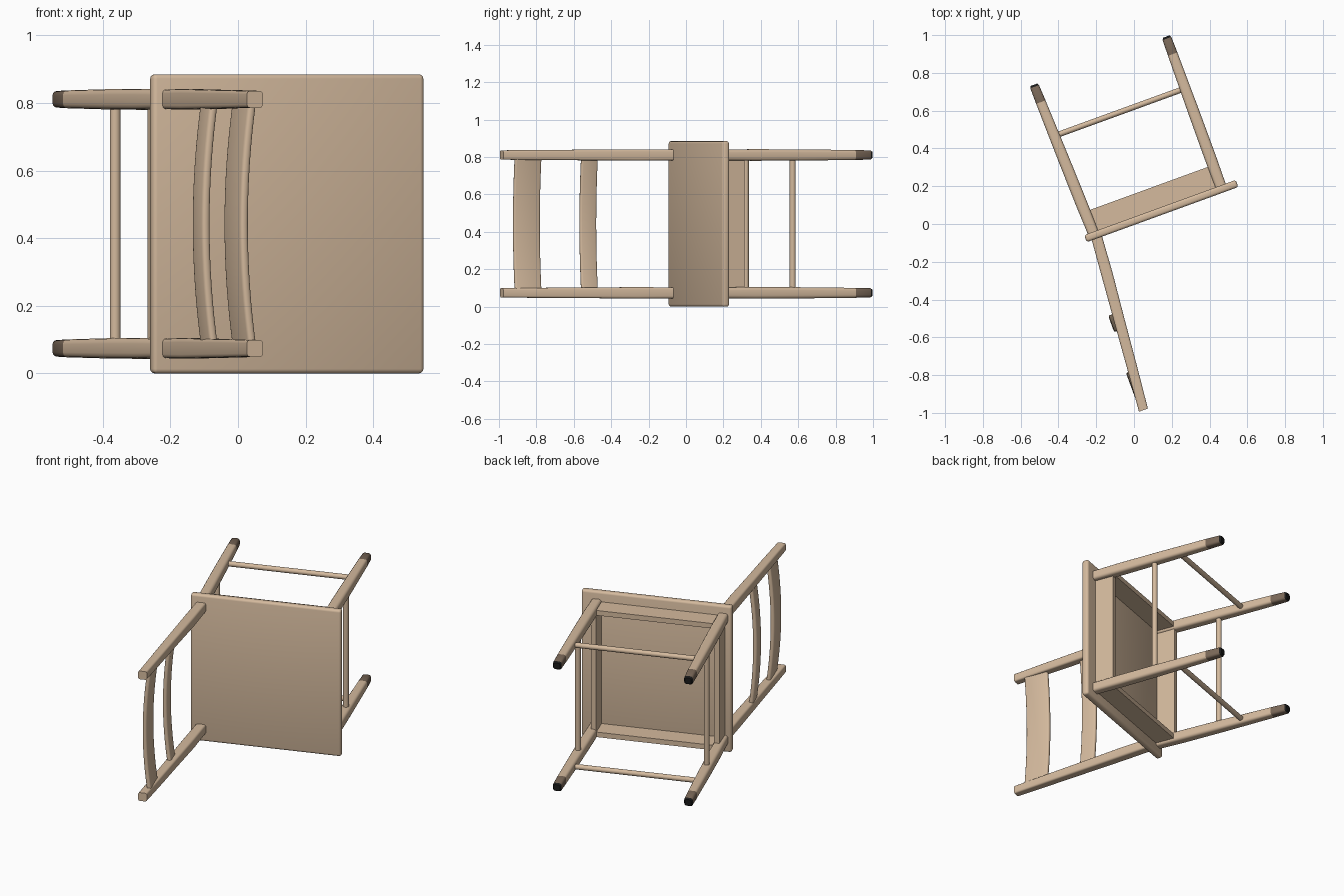
import bpy, bmesh, math
from mathutils import Vector

if "Cube" in bpy.data.objects:
    bpy.data.objects.remove(bpy.data.objects["Cube"])

# The chair lies on its side: local x = depth, y = towards the feet, z = width
TILT = math.radians(20)
MID, HALF = 0.4425, 0.3685          # middle of the width, leg offset from it


def material(name, rgb):
    m = bpy.data.materials.new(name)
    m.diffuse_color = (*rgb, 1)
    m.use_nodes = True
    m.node_tree.nodes["Principled BSDF"].inputs["Base Color"].default_value = m.diffuse_color
    return m


WOOD = material("light wood", (0.66, 0.49, 0.34))
TIP = material("brown foot", (0.19, 0.135, 0.095))
PAD = material("black pad", (0.01, 0.01, 0.01))


def finish(name, bm, mats=(WOOD,), rule=None, angle=35):
    bmesh.ops.recalc_face_normals(bm, faces=bm.faces)
    for f in bm.faces:
        f.smooth = True
        if rule:
            f.material_index = rule(f)
    me = bpy.data.meshes.new(name)
    bm.to_mesh(me)
    bm.free()
    me.set_sharp_from_angle(angle=math.radians(angle))
    for m in mats:
        me.materials.append(m)
    ob = bpy.data.objects.new(name, me)
    ob.rotation_euler.z = TILT
    bpy.context.collection.objects.link(ob)
    return ob


def loft(name, axis, rings, corner, steps=3, **kw):
    """Rounded-rectangle rings (centre, half width 1, half width 2) joined along an axis."""
    i, j = [k for k in range(3) if k != axis]
    bm = bmesh.new()
    loops = []
    for c, h1, h2 in rings:
        r = corner * min(h1, h2)
        loop = []
        for q in range(4):
            s1, s2 = ((1, 1), (-1, 1), (-1, -1), (1, -1))[q]
            for k in range(steps + 1):
                if corner == 1 and h1 == h2 and k == steps:
                    continue
                t = math.pi / 2 * (q + k / steps)
                p = Vector(c)
                p[i] += s1 * (h1 - r) + r * math.cos(t)
                p[j] += s2 * (h2 - r) + r * math.sin(t)
                loop.append(bm.verts.new(p))
        loops.append(loop)
    n = len(loops[0])
    for a, b in zip(loops, loops[1:]):
        for k in range(n):
            bm.faces.new((a[k], a[(k + 1) % n], b[(k + 1) % n], b[k]))
    bm.faces.new(loops[0])
    bm.faces.new(loops[-1])
    return finish(name, bm, **kw)


def box(name, lo, hi, bevel):
    bm = bmesh.new()
    bmesh.ops.create_cube(bm, size=1)
    for v in bm.verts:
        v.co = Vector([lo[k] + (v.co[k] + 0.5) * (hi[k] - lo[k]) for k in range(3)])
    if bevel:
        bmesh.ops.bevel(bm, geom=bm.edges[:], offset=bevel, segments=3,
                        profile=0.5, affect='EDGES')
    return finish(name, bm)


def foot_rule(f):
    c = f.calc_center_median()
    if c.y > 0.866:
        return 2
    return 1 if c.y > 0.775 else 0


# seat
box("seat", (-0.268, -0.005, 0), (0.586, 0.035, 0.885), 0.013)

for side, s in (("lower", -1), ("upper", 1)):
    z = MID + s * HALF
    # front and back legs with coloured feet
    for name, x0, x1 in (("front_leg", 0.5, 0.5), ("back_leg", -0.218, -0.246)):
        rings = []
        for y, h in ((0.03, 0.029), (0.2, 0.031), (0.45, 0.03), (0.775, 0.0265),
                     (0.863, 0.0245), (0.874, 0.018)):
            x = x0 + (x1 - x0) * y / 0.874
            rings.append(((x, y, z), h, h))
        loft(f"{side}_{name}", 1, rings, 0.55, mats=(WOOD, TIP, PAD), rule=foot_rule)
    # back posts
    loft(f"{side}_back_post", 1,
         [((-0.21, 0, z), 0.029, 0.029), ((-0.225, -0.2, z), 0.0305, 0.0305),
          ((-0.248, -0.46, z), 0.0285, 0.0285), ((-0.27, -0.72, z), 0.027, 0.027),
          ((-0.29, -0.943, z), 0.025, 0.025)], 0.4)
    # side stretchers and side aprons
    loft(f"{side}_side_stretcher", 0,
         [((-0.235, 0.582, z), 0.015, 0.015), ((0.5, 0.582, z), 0.015, 0.015)], 1, 4)
    box(f"{side}_side_apron", (-0.21, 0.03, z - 0.015), (0.49, 0.15, z + 0.015), 0)

# front and back stretchers and aprons
for name, x in (("front", 0.5), ("back", -0.232)):
    loft(f"{name}_stretcher", 2,
         [((x, 0.425, MID - HALF), 0.016, 0.016), ((x, 0.425, MID + HALF), 0.016, 0.016)], 1, 4)
for name, x in (("front", 0.485), ("back", -0.215)):
    box(f"{name}_apron", (x - 0.015, 0.03, MID - HALF), (x + 0.015, 0.15, MID + HALF), 0)

# back slats, bowed backwards
for name, x, y, h in (("top_slat", -0.27, -0.8, 0.075), ("lower_slat", -0.255, -0.456, 0.0465)):
    rings = []
    for k in range(17):
        t = k / 8 - 1
        rings.append(((x - 0.027 * (1 - t * t), y, MID + t * HALF), 0.0125, h))
    loft(name, 2, rings, 0.8)
